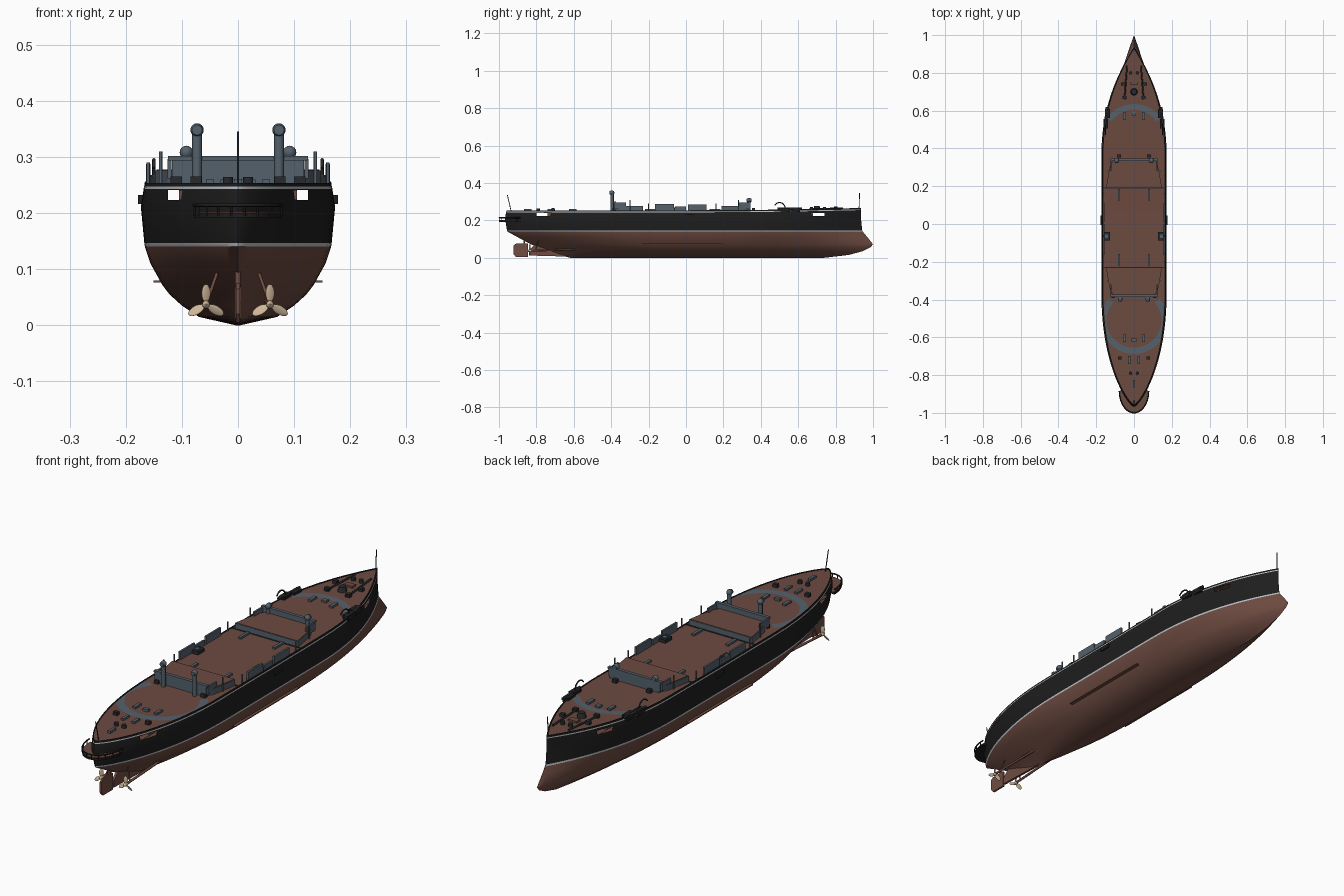
import bpy, bmesh, math
from mathutils import Matrix, Vector

if "Cube" in bpy.data.objects:
    bpy.data.objects.remove(bpy.data.objects["Cube"])


def material(name, r, g, b):
    m = bpy.data.materials.new(name)
    m.use_nodes = True
    m.diffuse_color = (r, g, b, 1)
    m.node_tree.nodes["Principled BSDF"].inputs["Base Color"].default_value = (r, g, b, 1)
    return m


RED = material("bottom_red_brown", .16, .073, .055)
DECK = material("deck_brown", .15, .069, .052)
BLACK = material("hull_black", .013, .013, .013)
LINE = material("pale_line", .5, .52, .54)
GREY = material("blue_grey", .09, .12, .15)
DARK = material("dark_fittings", .02, .023, .027)
BRONZE = material("propeller_bronze", .62, .47, .32)


def finish(bm, name, mats, smooth=True):
    bmesh.ops.recalc_face_normals(bm, faces=bm.faces)
    me = bpy.data.meshes.new(name)
    bm.to_mesh(me)
    bm.free()
    for m in mats:
        me.materials.append(m)
    ob = bpy.data.objects.new(name, me)
    bpy.context.collection.objects.link(ob)
    if smooth:
        shade(ob)
    return ob


def select(ob):
    bpy.ops.object.select_all(action='DESELECT')
    ob.select_set(True)
    bpy.context.view_layer.objects.active = ob


def shade(ob):
    select(ob)
    bpy.ops.object.shade_smooth_by_angle(angle=math.radians(32))


def box(name, loc, size, mat):
    bm = bmesh.new()
    bmesh.ops.create_cube(bm, size=1, matrix=Matrix.Translation(loc) @ Matrix.Diagonal((*size, 1)))
    return finish(bm, name, [mat], False)


def cylinder(name, loc, r, h, mat, r_top=None, turn=Matrix()):
    bm = bmesh.new()
    bmesh.ops.create_cone(bm, cap_ends=True, segments=16, radius1=r, radius2=r if r_top is None else r_top,
                          depth=h, matrix=Matrix.Translation(loc) @ turn)
    return finish(bm, name, [mat])


def ball(name, loc, size, mat, turn=Matrix()):
    bm = bmesh.new()
    bmesh.ops.create_uvsphere(bm, u_segments=14, v_segments=10, radius=1,
                              matrix=Matrix.Translation(loc) @ turn @ Matrix.Diagonal((*size, 1)))
    return finish(bm, name, [mat])


def prism(name, pts, extrude, mat):
    bm = bmesh.new()
    f = bm.faces.new([bm.verts.new(p) for p in pts])
    new = bmesh.ops.extrude_face_region(bm, geom=[f])["geom"]
    bmesh.ops.translate(bm, verts=[v for v in new if isinstance(v, bmesh.types.BMVert)], vec=extrude)
    return finish(bm, name, [mat], False)


def tube(name, pts, r, mat):
    cu = bpy.data.curves.new(name, 'CURVE')
    cu.dimensions = '3D'
    cu.bevel_depth, cu.bevel_resolution, cu.use_fill_caps = r, 2, True
    sp = cu.splines.new('POLY')
    sp.points.add(len(pts) - 1)
    for p, co in zip(sp.points, pts):
        p.co = (*co, 1)
    cu.materials.append(mat)
    ob = bpy.data.objects.new(name, cu)
    bpy.context.collection.objects.link(ob)
    select(ob)
    bpy.ops.object.convert(target='MESH')
    return ob


# Hull waterlines: height, stern y, bow y, half beam, stern and bow taper starts, stern fullness, colour above
LEVELS = [
    (0, -.62, .74, .004, -.3, .3, 1, 0), (.015, -.68, .87, .07, -.1, .15, 1, 0),
    (.035, -.73, .945, .1, -.12, .18, 1, 0), (.055, -.78, .985, .122, -.15, .2, 1, 0),
    (.072, -.83, 1, .135, -.2, .2, 1, 0), (.11, -.9, .97, .156, -.25, .25, .9, 0),
    (.14, -.955, .945, .166, -.3, .3, .8, 1), (.147, -.957, .942, .167, -.3, .3, .78, 2),
    (.21, -.968, .935, .173, -.35, .35, .75, 2), (.243, -.962, .935, .168, -.35, .35, .75, 1),
    (.247, -.961, .935, .167, -.35, .35, .75, 2), (.254, -.96, .935, .166, -.35, .35, .75, 2),
    (.254, -.954, .925, .162, -.35, .35, .75, 2), (.251, -.954, .925, .162, -.35, .35, .75, 3)]


def half_at(y, level):
    z, ys, yb, b, ss, sb, q, m = level
    if y > sb:
        return b * max(0, 1 - ((y - sb) / (yb - sb)) ** 2.2)
    if y < ss:
        return b * max(0, 1 - min(1, (ss - y) / (ss - ys)) ** 2.2) ** q
    return b


def sheer(y, z):
    return z + .014 * max(0, y) ** 2 * min(1, max(0, (z - .147) / .1))


def deck(y):
    return sheer(y, .251)


N = 56
bm = bmesh.new()
rings = []
for lv in LEVELS:
    ys = [lv[1] + (lv[2] - lv[1]) * (.5 - .5 * math.cos(math.pi * i / N)) for i in range(N + 1)]
    pts = [(half_at(y, lv), y) for y in ys]
    pts[0], pts[-1] = (0, ys[0]), (0, ys[-1])
    loop = pts + [(-x, y) for x, y in pts[-2:0:-1]]
    rings.append([bm.verts.new((x, y, sheer(y, lv[0]))) for x, y in loop])
M = 2 * N
for k in range(len(rings) - 1):
    a, b = rings[k], rings[k + 1]
    for i in range(M):
        j = (i + 1) % M
        bm.faces.new((a[i], a[j], b[j], b[i])).material_index = LEVELS[k][7]
for ring, m in ((rings[0], 0), (rings[-1], 3)):
    for i in range(N):
        quad = dict.fromkeys((ring[i], ring[i + 1], ring[(M - i - 1) % M], ring[(M - i) % M]))
        bm.faces.new(list(quad)).material_index = m
hull = finish(bm, "hull", [RED, LINE, BLACK, DECK], False)

# Corner gun ports cut right through
cuts = [((0, y, .232), (.6, .06, .016)) for y in (-.77, .71)]
cuts += [((s * .115, 0, .232), (.02, 2.2, .018)) for s in (-1, 1)]
for loc, size in cuts:
    cutter = box("port_cutter", loc, size, DECK)
    cutter.hide_render = True
    mod = hull.modifiers.new("port", 'BOOLEAN')
    mod.operation, mod.solver, mod.object = 'DIFFERENCE', 'EXACT', cutter
    mod.material_mode = 'TRANSFER'
    select(hull)
    bpy.ops.object.modifier_apply(modifier=mod.name)
    bpy.data.objects.remove(cutter)
shade(hull)


# Grey turret tracks lying on the deck
def track(name, cy, r0, r1, a0, a1):
    bm = bmesh.new()
    rows = []
    for i in range(49):
        a = math.radians(a0 + (a1 - a0) * i / 48)
        row = []
        for r in (r0, r1):
            y = cy + r * math.sin(a)
            lim = half_at(y, LEVELS[-1]) - .003
            row.append(bm.verts.new((max(-lim, min(lim, r * math.cos(a))), y, deck(y) + .002)))
        rows.append(row)
    for p, q in zip(rows, rows[1:]):
        bm.faces.new((p[0], p[1], q[1], q[0]))
    finish(bm, name, [GREY])


track("fore_turret_track", .46, .145, .175, 35, 145)
track("aft_turret_track", -.51, .145, .178, -220, 40)

# Low deckhouses with brown roofs and end bulwarks
for name, inner, d in (("fore", .19, 1), ("aft", -.23, -1)):
    half = [(.148, 0), (.138, .06), (.126, .12), (.105, .152)]
    outline = half + [(-x, y) for x, y in half[::-1]]
    prism(name + "_deckhouse", [(x, inner + d * y, .25) for x, y in outline], (0, 0, .026), GREY)
    prism(name + "_deckhouse_roof", [(x * .98, inner + d * (y * .97 + .002), .276) for x, y in outline],
          (0, 0, .002), DECK)
    box(name + "_bulwark", (0, inner + d * .15, .279), (.236, .008, .046), GREY)
    box(name + "_bulwark_cap", (0, inner + d * .15, .298), (.25, .014, .008), GREY)
    box(name + "_deck_seam", (0, inner, .2525), (.325, .005, .003), DARK)
    for s in (-1, 1):
        box(name + "_bulwark_side", (s * .122, inner + d * .12, .279), (.007, .06, .034), GREY)

# Stern gallery
arc = [(.078 * math.cos(math.pi * i / 20), -.885 - .115 * math.sin(math.pi * i / 20)) for i in range(21)]
prism("stern_gallery_floor", [(x, y, .192) for x, y in arc], (0, 0, .008), BLACK)
prism("stern_gallery_planking", [(x * .96, y + .003, .2) for x, y in arc], (0, 0, .002), DECK)
tube("stern_gallery_rail", [(x, y, .214) for x, y in arc], .003, BLACK)
for x, y in arc[1:-1:2]:
    tube("stern_gallery_post", [(x, y, .195), (x, y, .214)], .002, BLACK)

# Rudder, skeg and flagstaffs
prism("rudder", [(-.004, y, z) for y, z in ((-.845, .005), (-.91, .005), (-.922, .02), (-.922, .065),
      (-.91, .075), (-.845, .075))], (.008, 0, 0), RED)
tube("rudder_stock", [(0, -.865, .07), (0, -.865, .13)], .005, RED)
prism("skeg", [(-.005, y, z) for y, z in ((-.55, .004), (-.84, .012), (-.84, .04), (-.8, .08), (-.6, .05))],
      (.01, 0, 0), RED)
tube("bow_staff", [(0, .925, .255), (0, .928, .345)], .002, DARK)
tube("stern_staff", [(0, -.935, .25), (0, -.955, .335)], .002, DARK)

# Parts repeated on both sides
for s, side in ((1, "left_"), (-1, "right_")):
    # Propellers and shafts
    hub = Vector((s * .057, -.835, .037))
    ball(side + "propeller_hub", hub, (.007, .014, .007), BRONZE)
    for k in range(3):
        turn = Matrix.Rotation(math.radians(120 * k), 4, 'Y') @ Matrix.Rotation(.5, 4, 'Z')
        ball(side + "propeller_blade", hub + turn @ Vector((0, 0, .02)), (.009, .002, .016), BRONZE, turn)
    tube(side + "shaft", [hub, (s * .05, -.58, .045)], .005, RED)
    tube(side + "shaft_strut", [hub + Vector((0, .03, 0)), (s * .035, -.79, .1)], .003, RED)
    box(side + "bilge_keel", (s * .143, -.02, .078), (.016, .43, .004), RED)

    # Cowl ventilators
    for x, y, top, r in ((.073, -.395, .348, .009), (.092, .335, .308, .008)):
        tube(side + "vent_pipe", [(s * x, y, .25), (s * x, y, top)], r, GREY)
        ball(side + "vent_cowl", (s * x, y, top), (.012, .012, .012), GREY)
        cylinder(side + "vent_mouth", (s * x, y + math.copysign(.009, y), top), .009, .01, GREY, .012,
                 Matrix.Rotation(math.copysign(-math.pi / 2, y), 4, 'X'))

    # Midship side screens and sponsons
    for y, length, h in ((-.115, .1, .035), (-.03, .06, .022), (.06, .1, .034)):
        box(side + "screen", (s * .16, y, .252 + h / 2), (.008, length, h), GREY)
    box(side + "side_lug", (s * .172, .02, .224), (.012, .05, .016), BLACK)
    box(side + "skylight", (s * .145, -.065, .258), (.036, .044, .014), DARK)
    box(side + "skylight_top", (s * .145, -.065, .266), (.016, .02, .003), GREY)
    for y in (.53, .585):
        box(side + "anchor_bed", (s * (half_at(y, LEVELS[11]) - .004), y, .256), (.026, .05, .022), BLACK)
    tube(side + "anchor_shank", [(s * .155, .49, .262), (s * .145, .62, .264)], .006, DARK)
    tube(side + "davit", [(s * .15, .5 + .03 * math.cos(a / 5), .265 + .03 * math.sin(a / 5))
                          for a in range(0, 14)], .003, DARK)
    for y, top in ((-.3, .31), (-.2, .29), (.16, .29), (.28, .31)):
        x = s * (.138 if top > .3 else .16)
        tube(side + "post", [(x, y, .25), (x, y, top)], .003, GREY)

    # Hatches, bollards and chains
    for x, y, w, l in ((.08, .155, .012, .06), (.08, -.19, .012, .06), (.05, .57, .014, .04),
                       (.05, -.605, .014, .04), (.025, -.72, .012, .04)):
        box(side + "hatch", (s * x, y, deck(y) + .004), (w, l, .009), GREY)
    for x, y in ((.08, .36), (.075, -.71), (.06, .74), (.11, -.385), (.05, .67)):
        box(side + "bitts", (s * x, y, deck(y) + .007), (.02, .016, .014), DARK)
    for y in (-.79, .8):
        cylinder(side + "bollard", (s * .018, y, deck(y) + .006), .009, .014, DARK)
    tube(side + "anchor_chain", [(s * .05, .66, deck(.66) + .004), (s * .037, .84, deck(.84) + .004)], .004, DARK)

# Centreline fittings
cylinder("capstan", (0, .7, deck(.7) + .01), .019, .02, DARK, .014)
box("fore_hatch", (0, .75, deck(.75) + .004), (.04, .025, .008), DECK)
box("fore_scuttle", (0, .585, deck(.585) + .004), (.02, .02, .008), GREY)
box("aft_scuttle", (0, -.615, .256), (.025, .015, .01), GREY)
box("aft_hatch", (0, -.845, .256), (.012, .04, .01), GREY)
